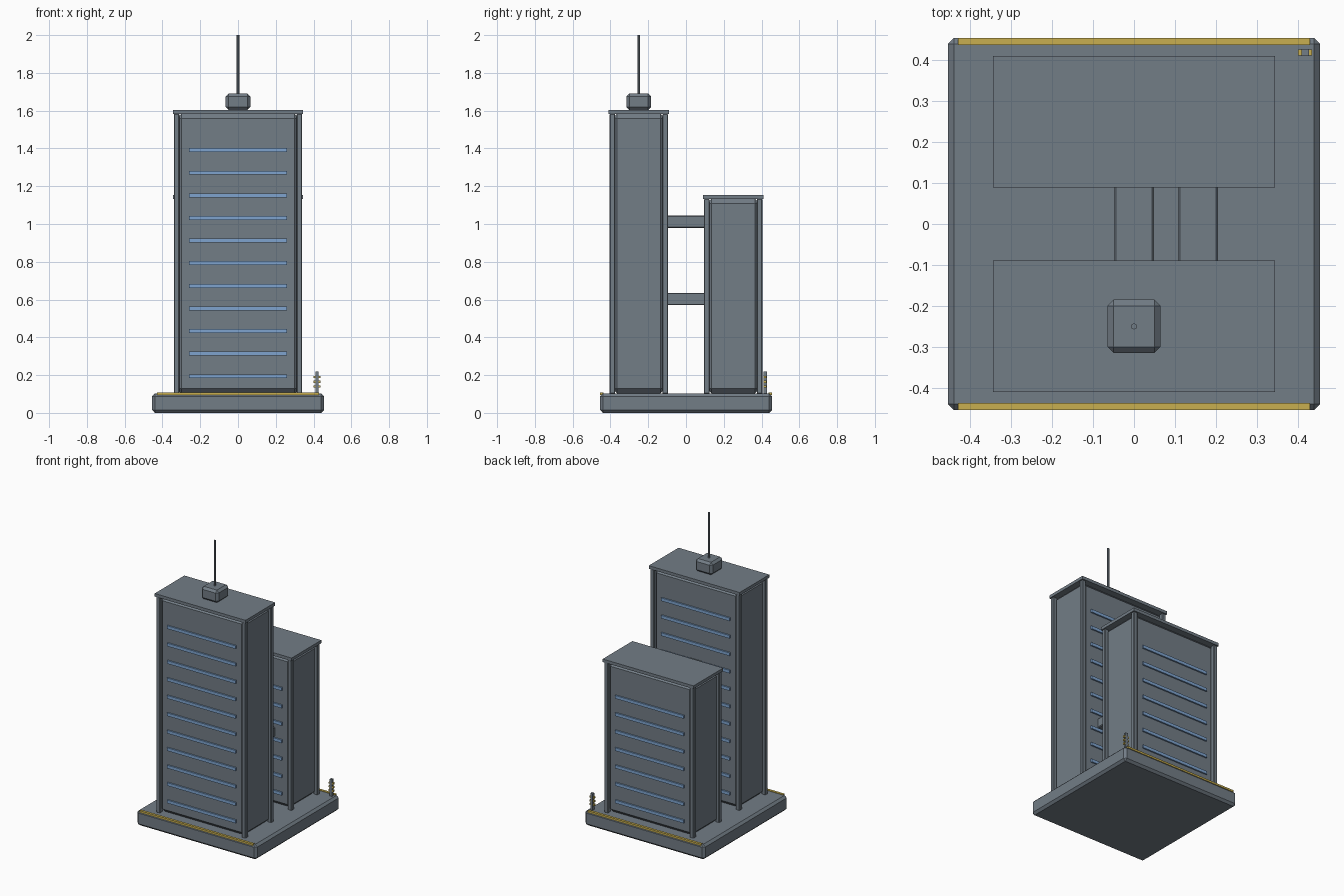
import bpy, bmesh
from mathutils import Matrix, Vector

if "Cube" in bpy.data.objects:
    bpy.data.objects.remove(bpy.data.objects["Cube"])


def material(name, rgb):
    m = bpy.data.materials.new(name)
    m.diffuse_color = (*rgb, 1)
    m.use_nodes = True
    m.node_tree.nodes["Principled BSDF"].inputs["Base Color"].default_value = m.diffuse_color
    return m


GREY = material("slate grey", (0.17, 0.205, 0.24))
BLUE = material("window blue", (0.21, 0.37, 0.62))
YELLOW = material("trim yellow", (0.58, 0.43, 0.08))


def finish(bm, name, mat):
    me = bpy.data.meshes.new(name)
    bm.to_mesh(me)
    bm.free()
    me.materials.append(mat)
    ob = bpy.data.objects.new(name, me)
    bpy.context.collection.objects.link(ob)
    return ob


def box(name, x, y, z, mat=GREY, bevel=0.0):
    """Box from (min, max) ranges, with an optional single chamfer."""
    lo, hi = Vector((x[0], y[0], z[0])), Vector((x[1], y[1], z[1]))
    bm = bmesh.new()
    bmesh.ops.create_cube(bm, size=1, matrix=Matrix.Translation((lo + hi) / 2)
                          @ Matrix.Diagonal((*(hi - lo), 1)))
    if bevel:
        bmesh.ops.bevel(bm, geom=bm.edges[:], offset=bevel, segments=1,
                        affect='EDGES')
    return finish(bm, name, mat)


def around(c, h):
    return (c - h, c + h)


# Base slab with yellow edge strips
BASE = 0.103
box("base", (-0.455, 0.455), (-0.455, 0.455), (0, BASE), bevel=0.015)
for side, s in (("front", -1), ("back", 1)):
    box(side + "_edge_strip", (-0.43, 0.43), around(s * 0.4455, 0.0085),
        (0.094, 0.107), YELLOW)


# Towers: chamfered body, corner columns, roof slab, window bands on both faces
def tower(name, yc, top, floors):
    eave = top - 0.021
    box(name + "_body", (-0.325, 0.325), around(yc, 0.14), (BASE, eave),
        bevel=0.025)
    box(name + "_roof", (-0.345, 0.345), around(yc, 0.161), (eave, top))
    for sx in (-1, 1):
        for sy in (-1, 1):
            box(name + "_column", around(sx * 0.325, 0.015),
                around(yc + sy * 0.14, 0.015), (BASE - 0.003, eave), bevel=0.004)
    for i in range(floors):
        for sy in (-1, 1):
            box(name + "_window_band", (-0.26, 0.26),
                around(yc + sy * 0.144, 0.006),
                around(0.194 + i * 0.1197, 0.0105), BLUE)


tower("tall_tower", -0.25, 1.604, 11)
tower("short_tower", 0.25, 1.154, 7)

# Sky bridges between the towers
box("upper_bridge", (-0.049, 0.049), (-0.112, 0.112), (0.98, 1.046), bevel=0.005)
box("lower_bridge", (0.107, 0.205), (-0.112, 0.112), (0.57, 0.636), bevel=0.005)

# Roof plant room and mast
box("roof_plant", around(0, 0.065), around(-0.25, 0.065), (1.604, 1.69),
    bevel=0.015)
bm = bmesh.new()
bmesh.ops.create_cone(bm, cap_ends=True, segments=8, radius1=0.0075,
                      radius2=0.0075, depth=0.32,
                      matrix=Matrix.Translation((0, -0.25, 1.84)))
finish(bm, "mast", GREY)

# Corner post with yellow bars
box("corner_post", around(0.418, 0.009), around(0.419, 0.009), (BASE - 0.003, 0.218))
for z in (0.14, 0.165, 0.19):
    box("post_bar", around(0.418, 0.0175), around(0.419, 0.0075),
        around(z, 0.006), YELLOW)
